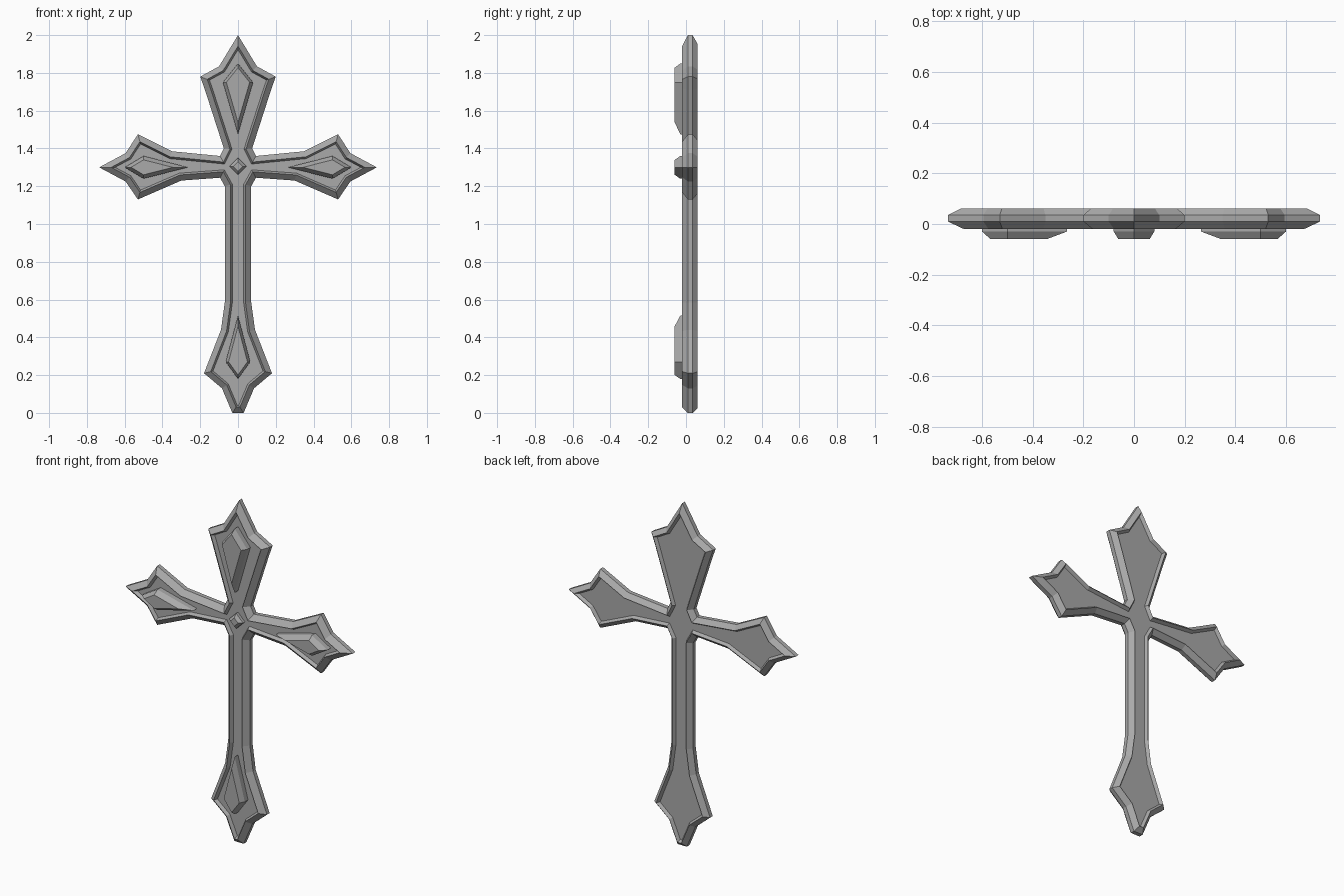
import bpy, bmesh
from mathutils import Vector

cube = bpy.data.objects.get("Cube")
if cube:
    bpy.data.objects.remove(cube, do_unlink=True)

metal = bpy.data.materials.new("grey metal")
metal.use_nodes = True
grey = (0.4, 0.4, 0.4, 1)
metal.diffuse_color = grey
metal.node_tree.nodes["Principled BSDF"].inputs["Base Color"].default_value = grey


def inset(points, d):
    """Move a clockwise outline inward by d, with mitred corners."""
    out = []
    for i, p in enumerate(points):
        a = (p - points[i - 1]).normalized()
        b = (points[(i + 1) % len(points)] - p).normalized()
        na, nb = Vector((a.y, -a.x)), Vector((b.y, -b.x))
        out.append(p + (na + nb) * d / (1 + na.dot(nb)))
    return out


def loft(name, loops):
    """Skin (outline, y) loops and cap both ends."""
    bm = bmesh.new()
    rings = [[bm.verts.new((p.x, y, p.y)) for p in pts] for pts, y in loops]
    for r, s in zip(rings, rings[1:]):
        for i in range(len(r)):
            bm.faces.new((r[i - 1], r[i], s[i], s[i - 1]))
    bm.faces.new(rings[0])
    bm.faces.new(rings[-1])
    bmesh.ops.recalc_face_normals(bm, faces=bm.faces)
    mesh = bpy.data.meshes.new(name)
    bm.to_mesh(mesh)
    bm.free()
    mesh.materials.append(metal)
    ob = bpy.data.objects.new(name, mesh)
    bpy.context.collection.objects.link(ob)


# Right half of the silhouette, from the top tip round to the foot
half = [Vector(p) for p in (
    (0.10, 1.835), (0.2, 1.78), (0.175, 1.71), (0.075, 1.40), (0.095, 1.36),
    (0.35, 1.385), (0.53, 1.475), (0.595, 1.375), (0.735, 1.30),
    (0.595, 1.225), (0.53, 1.13), (0.30, 1.23), (0.095, 1.245),
    (0.07, 1.20), (0.07, 0.585), (0.09, 0.44), (0.18, 0.21), (0.085, 0.13),
    (0.03, 0.0))]
outline = [Vector((0, 2))] + half + [Vector((-p.x, p.y)) for p in reversed(half)]

# Bevelled body with a sunken panel on both faces
loft("cross_body", [
    (inset(outline, 0.04), 0.0), (inset(outline, 0.03), -0.02),
    (outline, 0.01), (outline, 0.035),
    (inset(outline, 0.025), 0.062), (inset(outline, 0.036), 0.044)])


def gem(name, centre, along, outer, inner, width, scale, front=-0.06):
    """Raised kite-shaped stud with a bevelled front."""
    c, u = Vector(centre), Vector(along)
    v = Vector((u.y, -u.x))
    kite = [u * outer, v * width, -u * inner, -v * width]
    base = [c + p for p in kite]
    loft(name, [(base, 0.01), (base, front / 2),
                ([c + p * scale for p in kite], front)])


gem("top_gem", (0, 1.75), (0, 1), 0.1, 0.275, 0.08, 0.77)
gem("bottom_gem", (0, 0.27), (0, -1), 0.09, 0.245, 0.065, 0.77)
for side, sx in (("left", 1), ("right", -1)):
    gem(side + "_gem", (0.5 * sx, 1.30), (sx, 0), 0.1, 0.235, 0.06, 0.66)
gem("centre_gem", (0, 1.305), (0, 1), 0.045, 0.045, 0.045, 0.55, -0.035)
